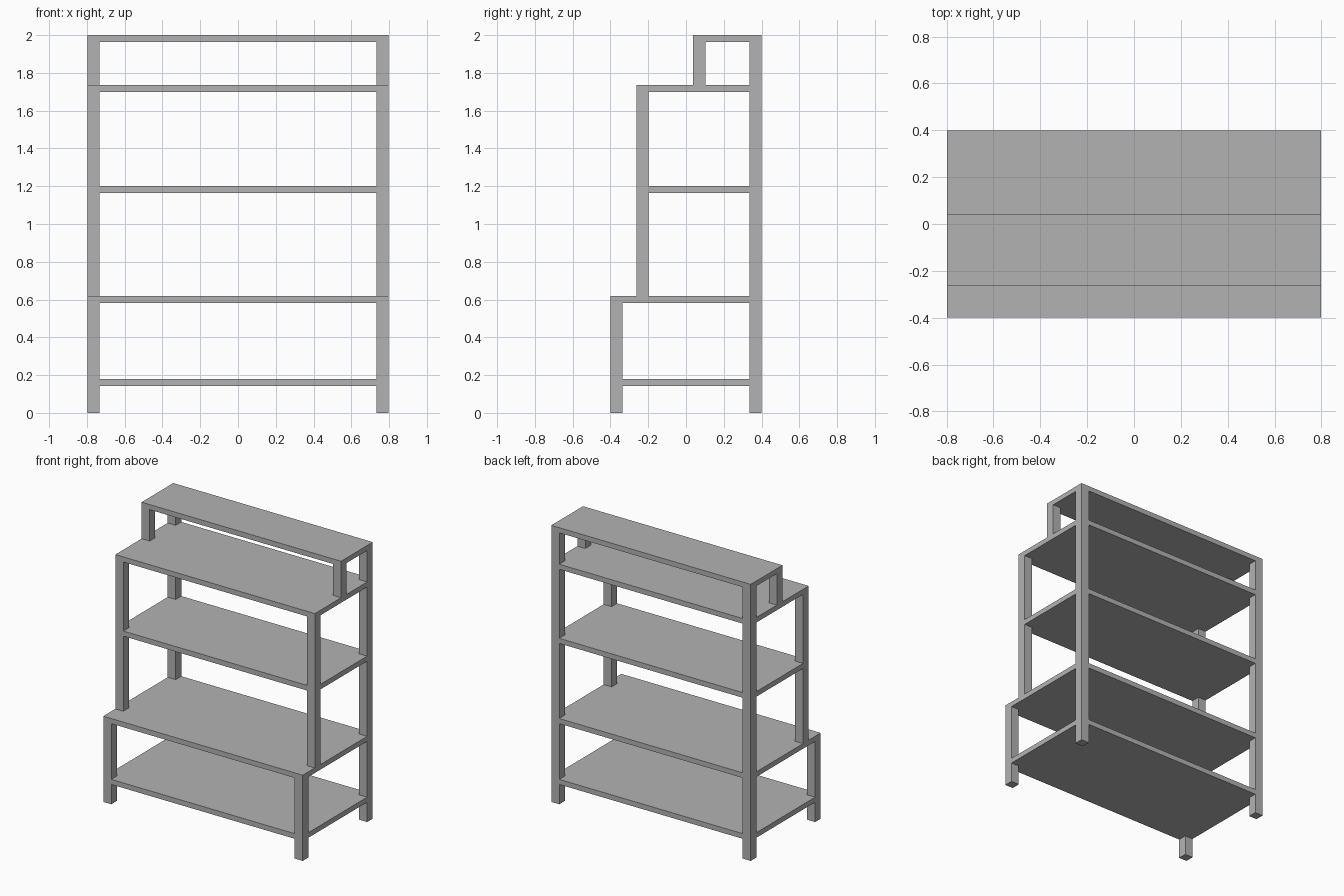
import bpy
import bmesh

cube = bpy.data.objects.get("Cube")
if cube:
    bpy.data.objects.remove(cube, do_unlink=True)

HALF_X, BACK = 0.798, 0.4
POST, THICK = 0.064, 0.037

grey = bpy.data.materials.new("plain_grey")
grey.use_nodes = True
grey.diffuse_color = (0.45, 0.45, 0.45, 1)
grey.node_tree.nodes["Principled BSDF"].inputs["Base Color"].default_value = grey.diffuse_color


def extrude_outline(name, outline, bottom, top):
    """Solid made by raising a flat outline from bottom to top."""
    bm = bmesh.new()
    face = bm.faces.new([bm.verts.new((x, y, bottom)) for x, y in outline])
    raised = bmesh.ops.extrude_face_region(bm, geom=[face])["geom"]
    bmesh.ops.translate(bm, vec=(0, 0, top - bottom),
                        verts=[v for v in raised if isinstance(v, bmesh.types.BMVert)])
    bmesh.ops.recalc_face_normals(bm, faces=bm.faces)
    mesh = bpy.data.meshes.new(name)
    bm.to_mesh(mesh)
    bm.free()
    mesh.materials.append(grey)
    obj = bpy.data.objects.new(name, mesh)
    bpy.context.collection.objects.link(obj)


def shelf(name, front, top, notch_front, notch_back):
    """Board whose corners are notched where posts run past it."""
    inner = HALF_X - POST
    half = []
    if notch_front:
        half += [(inner, front), (inner, front + POST), (HALF_X, front + POST)]
    else:
        half += [(HALF_X, front)]
    if notch_back:
        half += [(HALF_X, BACK - POST), (inner, BACK - POST), (inner, BACK)]
    else:
        half += [(HALF_X, BACK)]
    outline = half + [(-x, y) for x, y in reversed(half)]
    extrude_outline(name, outline, top - THICK, top)


def post_pair(name, front, bottom, top):
    """Matching square posts on the left and right."""
    for side, sign in (("left", 1), ("right", -1)):
        a, b = sign * HALF_X, sign * (HALF_X - POST)
        outline = [(a, front), (a, front + POST), (b, front + POST), (b, front)]
        extrude_outline(f"{name}_{side}", outline, bottom, top)


# Shelves: name, front edge, top height, front notches, back notches
LOW, MID, HIGH = -0.4, -0.262, 0.038
shelf("bottom_shelf", LOW, 0.18, True, True)
shelf("lower_step_shelf", LOW, 0.62, False, True)
shelf("middle_shelf", MID, 1.2, True, True)
shelf("upper_step_shelf", MID, 1.736, False, True)
shelf("top_shelf", HIGH, 2.0, False, False)

# Posts: tall at the back, stepping backwards in front
post_pair("back_post", BACK - POST, 0, 2.0 - THICK)
post_pair("lower_front_post", LOW, 0, 0.62 - THICK)
post_pair("middle_front_post", MID, 0.62, 1.736 - THICK)
post_pair("upper_front_post", HIGH, 1.736, 2.0 - THICK)
